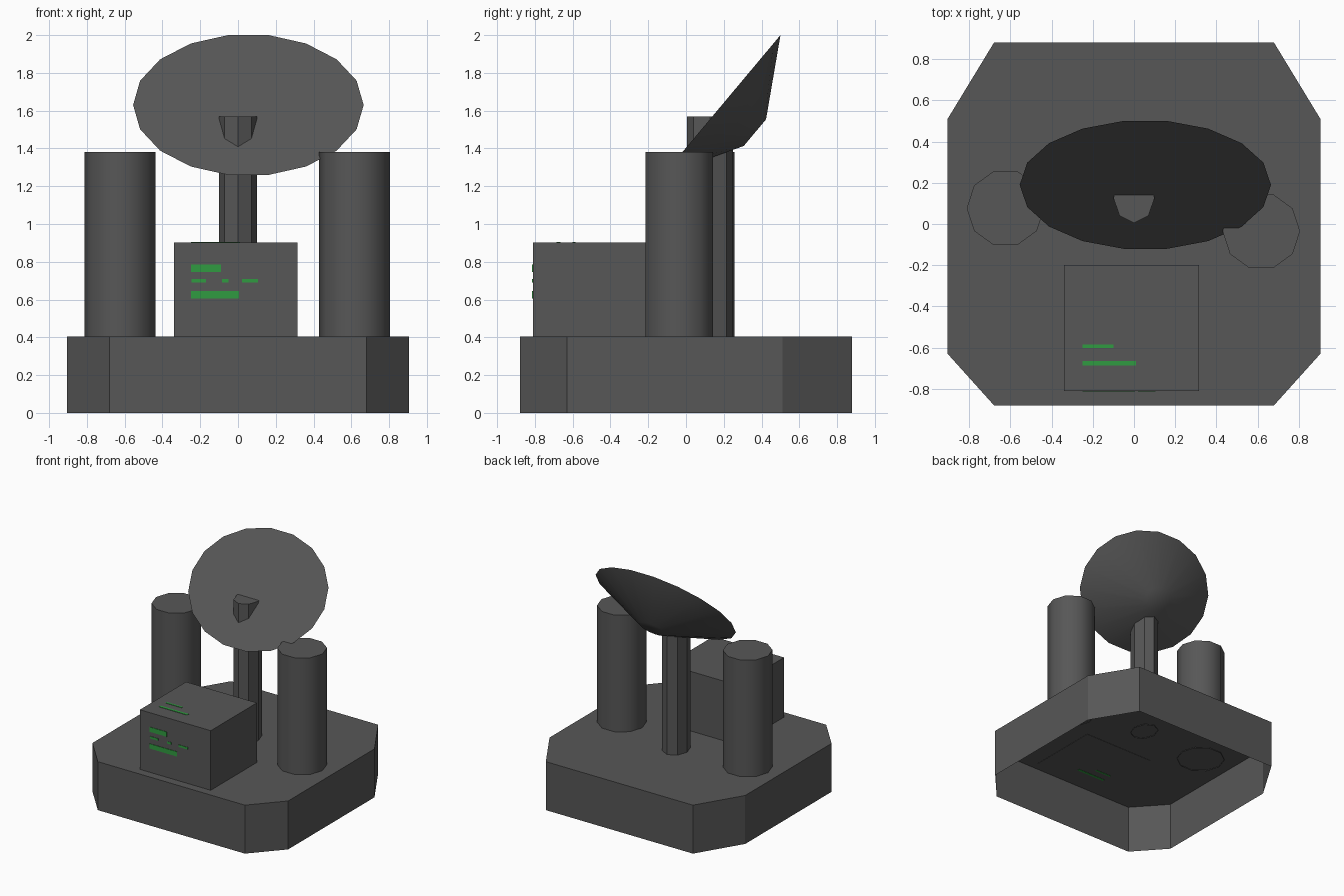
import bpy, bmesh, math
from mathutils import Vector

if "Cube" in bpy.data.objects:
    bpy.data.objects.remove(bpy.data.objects["Cube"])


def material(name, rgb):
    m = bpy.data.materials.new(name)
    m.diffuse_color = (*rgb, 1)
    m.use_nodes = True
    m.node_tree.nodes["Principled BSDF"].inputs["Base Color"].default_value = m.diffuse_color
    return m


GREY = material("dark grey", (0.095, 0.095, 0.095))
GREEN = material("marking green", (0.03, 0.33, 0.052))


def loft(name, rings, mat, cap_start=True, cap_end=True, smooth=None):
    """Skin equal-sized rings of points, with optional end caps."""
    bm = bmesh.new()
    vs = [[bm.verts.new(p) for p in ring] for ring in rings]
    n = len(vs[0])
    for a, b in zip(vs, vs[1:]):
        for i in range(n):
            j = (i + 1) % n
            bm.faces.new((a[i], a[j], b[j], b[i]))
    if cap_start:
        bm.faces.new(vs[0][::-1])
    if cap_end:
        bm.faces.new(vs[-1])
    me = bpy.data.meshes.new(name)
    bm.to_mesh(me)
    bm.free()
    me.materials.append(mat)
    ob = bpy.data.objects.new(name, me)
    bpy.context.collection.objects.link(ob)
    if smooth:
        bpy.ops.object.select_all(action='DESELECT')
        ob.select_set(True)
        bpy.context.view_layer.objects.active = ob
        bpy.ops.object.shade_smooth_by_angle(angle=math.radians(smooth))
    return ob


def ring(c, u, v, n):
    """Ellipse of n points around c with half axes u and v."""
    c, u, v = Vector(c), Vector(u), Vector(v)
    return [c + u * math.cos(2 * math.pi * i / n) + v * math.sin(2 * math.pi * i / n)
            for i in range(n)]


def box(name, x0, x1, y0, y1, z0, z1, mat):
    pts = [(x0, y0), (x1, y0), (x1, y1), (x0, y1)]
    return loft(name, [[(x, y, z) for x, y in pts] for z in (z0, z1)], mat)


# Base: chamfered shell, open underneath
half = [(0.68, -0.88), (0.905, -0.63), (0.905, 0.51), (0.68, 0.88)]
outline = half + [(-x, y) for x, y in reversed(half)]
loft("base", [[(x, y, z) for x, y in outline] for z in (0, 0.405)], GREY, cap_start=False)

# Control cabinet
box("cabinet", -0.34, 0.315, -0.81, -0.2, 0.403, 0.903, GREY)

# Two tanks
for name, x, y in (("left_tank", -0.624, 0.077), ("right_tank", 0.618, -0.035)):
    loft(name, [ring((x, y, z), (0.188, 0, 0), (0, 0.188, 0), 10) for z in (0.4, 1.38)],
         GREY, cap_start=False, smooth=40)

# Dish support post
loft("post", [ring((0, 0.127, z), (0.1, 0, 0), (0, 0.122, 0), 8) for z in (0.4, 1.57)],
     GREY, cap_start=False)

# Dish: shallow tilted frustum with a flat face
centre = Vector((0.055, 0.19, 1.63))
up = Vector((0, 0.315, 0.376))
back = Vector((0, 0.376, -0.315)).normalized()
loft("dish", [ring(centre + back * d, (0.61 * s, 0, 0), up * s, 18)
              for d, s in ((0.228, 0.19), (0, 1))], GREY, smooth=40)

# Green markings on the cabinet front, top and underside
for i, (x0, x1, z0, z1) in enumerate([(-0.25, -0.09, 0.745, 0.785), (-0.245, -0.17, 0.69, 0.708),
                                      (-0.085, -0.05, 0.69, 0.708), (0.02, 0.105, 0.69, 0.708),
                                      (-0.25, 0.005, 0.605, 0.645)]):
    box(f"front_marking_{i}", x0, x1, -0.814, -0.808, z0, z1, GREEN)
for i, (x0, x1, y0, y1) in enumerate([(-0.25, -0.1, -0.602, -0.585),
                                      (-0.25, 0.01, -0.686, -0.664)]):
    box(f"top_marking_{i}", x0, x1, y0, y1, 0.9, 0.906, GREEN)
    box(f"under_marking_{i}", x0, x1, y0, y1, 0.401, 0.404, GREEN)
